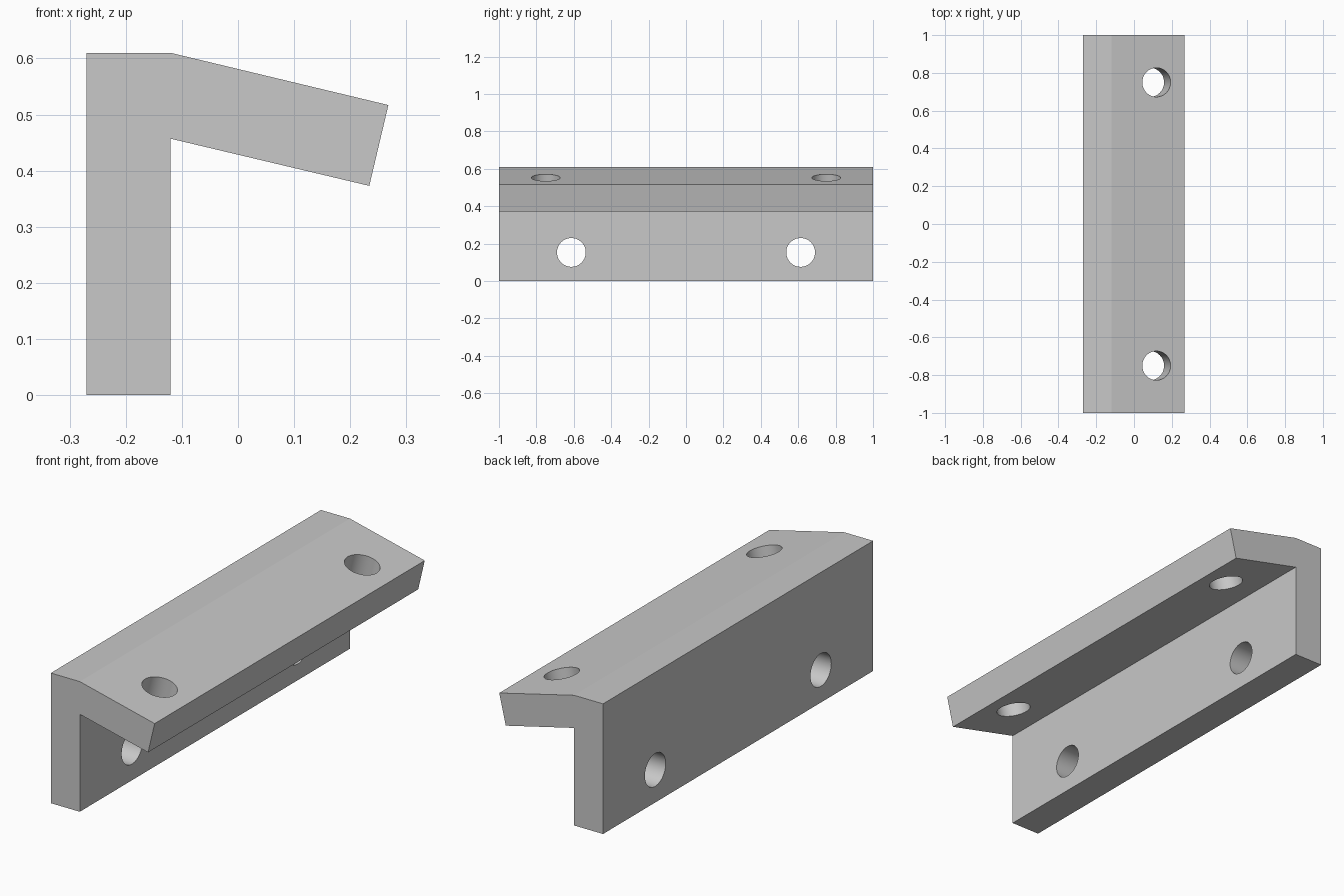
import bpy
import bmesh
import math
from mathutils import Vector

cube = bpy.data.objects.get("Cube")
if cube:
    bpy.data.objects.remove(cube, do_unlink=True)

grey = bpy.data.materials.new("plain_grey")
grey.use_nodes = True
colour = (0.58, 0.58, 0.58, 1)
grey.diffuse_color = colour
grey.node_tree.nodes["Principled BSDF"].inputs["Base Color"].default_value = colour

TILT = math.radians(13.5)
HOLE_RADIUS = 0.077

# Bracket: upright leg and sloping flange as one extruded profile
profile = [(-0.27, 0), (-0.12, 0), (-0.12, 0.457), (0.234, 0.373),
           (0.268, 0.517), (-0.12, 0.61), (-0.27, 0.61)]
bm = bmesh.new()
face = bm.faces.new([bm.verts.new((x, -1, z)) for x, z in profile])
ext = bmesh.ops.extrude_face_region(bm, geom=[face])
bmesh.ops.translate(bm, vec=(0, 2, 0),
                    verts=[v for v in ext["geom"] if isinstance(v, bmesh.types.BMVert)])
bmesh.ops.recalc_face_normals(bm, faces=bm.faces)
mesh = bpy.data.meshes.new("angle_bracket")
bm.to_mesh(mesh)
bm.free()
bracket = bpy.data.objects.new("angle_bracket", mesh)
bpy.context.collection.objects.link(bracket)
mesh.materials.append(grey)


def drill(name, centre, angle):
    """Cut a round hole whose axis leans from z towards x by the angle."""
    bpy.ops.mesh.primitive_cylinder_add(vertices=48, radius=HOLE_RADIUS, depth=0.3,
                                        location=centre, rotation=(0, angle, 0))
    cutter = bpy.context.object
    cutter.name = name
    cutter.data.materials.append(grey)
    cutter.hide_render = True
    cut = bracket.modifiers.new(name, 'BOOLEAN')
    cut.operation = 'DIFFERENCE'
    cut.solver = 'EXACT'
    cut.object = cutter
    bpy.ops.object.select_all(action='DESELECT')
    bracket.select_set(True)
    bpy.context.view_layer.objects.active = bracket
    bpy.ops.object.modifier_apply(modifier=name)
    bpy.data.objects.remove(cutter, do_unlink=True)


# Bolt holes, mirrored along the length
axis = Vector((math.sin(TILT), 0, math.cos(TILT)))
for side in (-1, 1):
    drill("leg_hole_cutter", (-0.195, side * 0.613, 0.153), math.pi / 2)
    drill("flange_hole_cutter", Vector((0.119, side * 0.75, 0.553)) - axis * 0.075, TILT)

# Smooth hole walls, crisp plate edges
bpy.ops.object.shade_smooth_by_angle(angle=math.radians(10))
